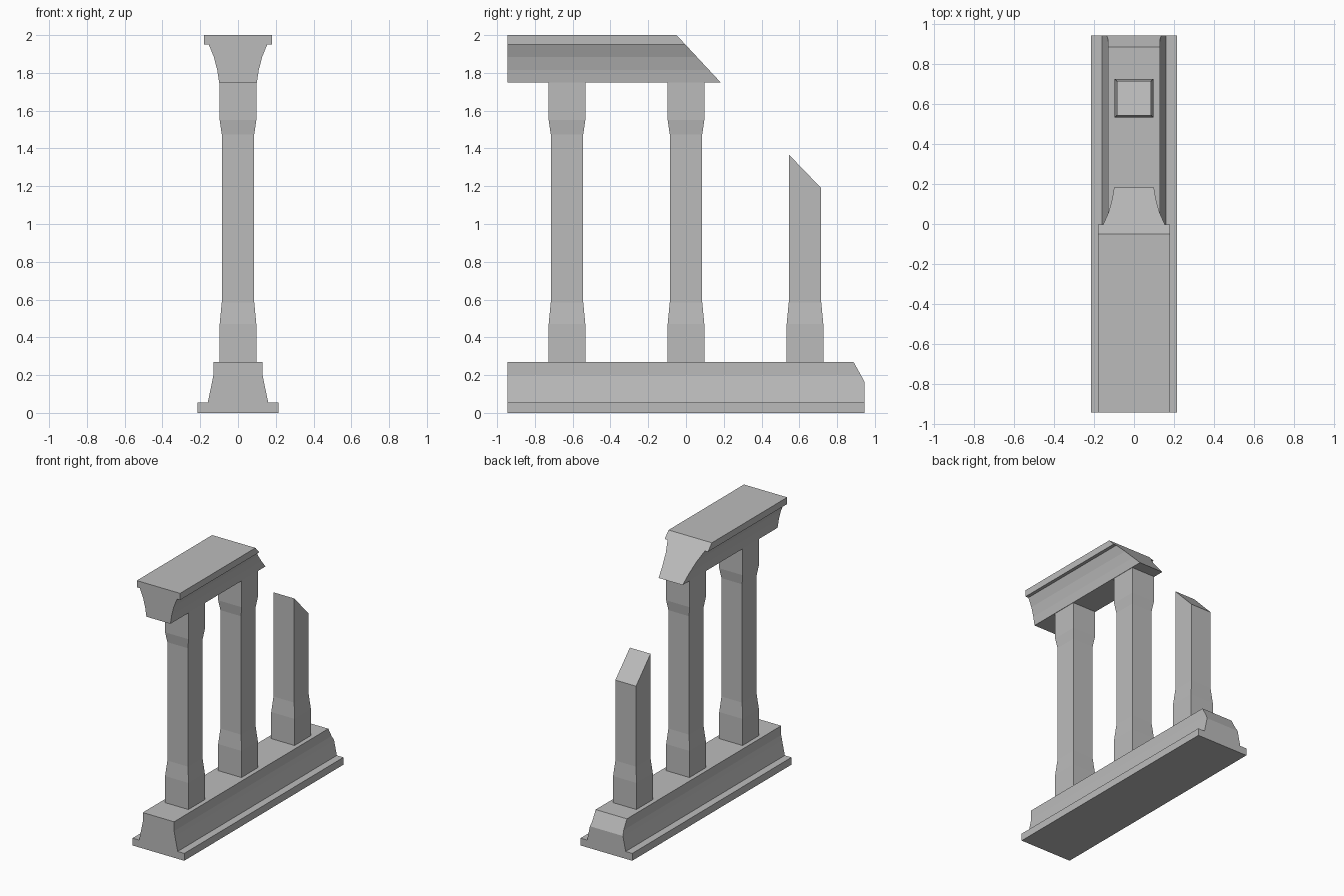
import bpy
import bmesh
from mathutils import Vector

cube = bpy.data.objects.get("Cube")
if cube:
    bpy.data.objects.remove(cube, do_unlink=True)

# Single weathered stone colour
stone = bpy.data.materials.new("grey_stone")
stone.use_nodes = True
STONE_COLOUR = (0.5, 0.5, 0.5, 1)
stone.diffuse_color = STONE_COLOUR
stone.node_tree.nodes["Principled BSDF"].inputs["Base Color"].default_value = STONE_COLOUR


def finish(bm, name, cut=None):
    """Slice off the broken end (two y, z points on the cut) and make the object."""
    if cut:
        (y0, z0), (y1, z1) = cut
        normal = Vector((0, z0 - z1, y1 - y0)).normalized()
        geom = bm.verts[:] + bm.edges[:] + bm.faces[:]
        result = bmesh.ops.bisect_plane(bm, geom=geom, plane_co=(0, y0, z0),
                                        plane_no=normal, clear_outer=True)
        rim = [e for e in result["geom_cut"] if isinstance(e, bmesh.types.BMEdge)]
        bmesh.ops.contextual_create(bm, geom=rim)
    bmesh.ops.recalc_face_normals(bm, faces=bm.faces)
    mesh = bpy.data.meshes.new(name)
    bm.to_mesh(mesh)
    bm.free()
    mesh.materials.append(stone)
    obj = bpy.data.objects.new(name, mesh)
    bpy.context.collection.objects.link(obj)
    return obj


def moulding(name, half_profile, y_front, y_back, cut):
    """Mirror an (x, z) half profile and extrude it along y."""
    outline = half_profile + [(-x, z) for x, z in reversed(half_profile)]
    bm = bmesh.new()
    face = bm.faces.new([bm.verts.new((x, y_front, z)) for x, z in outline])
    new = bmesh.ops.extrude_face_region(bm, geom=[face], use_keep_orig=True)
    verts = [v for v in new["geom"] if isinstance(v, bmesh.types.BMVert)]
    bmesh.ops.translate(bm, verts=verts, vec=(0, y_back - y_front, 0))
    return finish(bm, name, cut)


def pillar(name, y, sections, cut=None):
    """Stack square sections given as (half width, z)."""
    bm = bmesh.new()
    rings = [[bm.verts.new((sx * h, y + sy * h, z))
              for sx, sy in ((-1, -1), (1, -1), (1, 1), (-1, 1))]
             for h, z in sections]
    for low, high in zip(rings, rings[1:]):
        for i in range(4):
            j = (i + 1) % 4
            bm.faces.new((low[i], low[j], high[j], high[i]))
    bm.faces.new(rings[0])
    bm.faces.new(rings[-1])
    return finish(bm, name, cut)


# Stepped plinth with a chipped back corner
moulding("plinth",
         [(0.215, 0), (0.215, 0.055), (0.16, 0.055), (0.137, 0.165), (0.13, 0.2), (0.13, 0.27)],
         -0.945, 0.945, cut=((0.887, 0.27), (0.945, 0.165)))

# Flared lintel, broken off diagonally past the middle pillar
moulding("lintel",
         [(0.1, 1.75), (0.11, 1.815), (0.128, 1.885), (0.155, 1.95), (0.18, 1.95), (0.18, 2)],
         -0.945, 0.3, cut=((-0.05, 2), (0.183, 1.75)))

# Two whole pillars and one broken stump
foot = [(0.097, 0.27), (0.097, 0.47), (0.086, 0.585)]
head = [(0.086, 1.475), (0.097, 1.55), (0.097, 1.75)]
pillar("front_pillar", -0.63, foot + head)
pillar("middle_pillar", 0, foot + head)
pillar("broken_pillar", 0.63, foot + head[:1], cut=((0.544, 1.368), (0.716, 1.19)))
